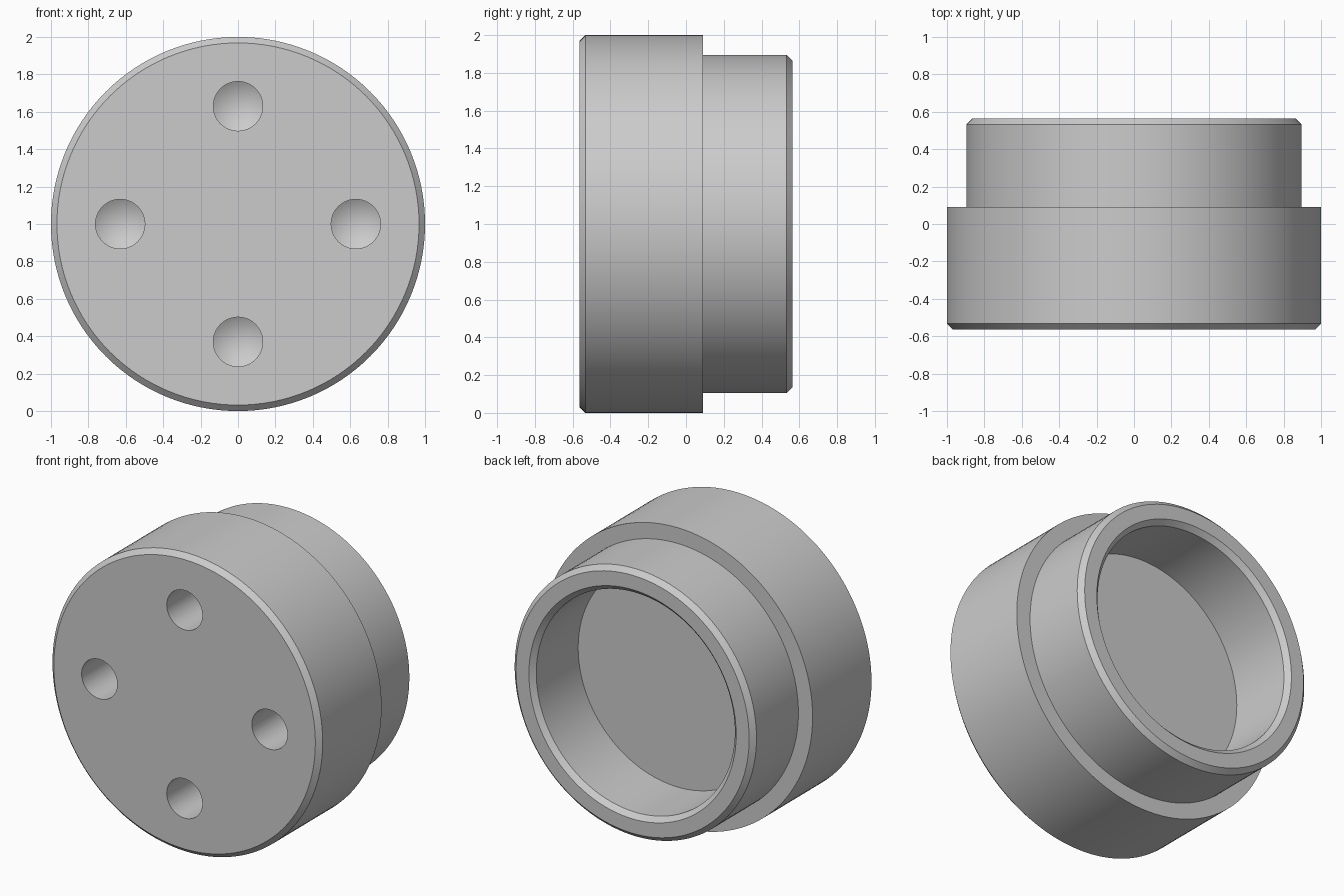
import bpy, bmesh
from math import pi, radians, sin, cos
from mathutils import Matrix, Vector

cube = bpy.data.objects.get("Cube")
if cube:
    bpy.data.objects.remove(cube, do_unlink=True)

grey = bpy.data.materials.new("machined grey")
grey.use_nodes = True
colour = (0.6, 0.6, 0.6, 1)
grey.diffuse_color = colour
grey.node_tree.nodes["Principled BSDF"].inputs["Base Color"].default_value = colour


def lathe(name, profile, steps, location):
    """Revolve a (radius, y) profile around the y axis."""
    bm = bmesh.new()
    verts = [bm.verts.new((r, y, 0)) for r, y in profile]
    edges = [bm.edges.new(pair) for pair in zip(verts, verts[1:])]
    bmesh.ops.spin(bm, geom=verts + edges, cent=(0, 0, 0), axis=(0, 1, 0),
                   angle=2 * pi, steps=steps)
    bmesh.ops.remove_doubles(bm, verts=bm.verts, dist=1e-5)
    bmesh.ops.recalc_face_normals(bm, faces=bm.faces)
    mesh = bpy.data.meshes.new(name)
    bm.to_mesh(mesh)
    bm.free()
    obj = bpy.data.objects.new(name, mesh)
    obj.location = location
    mesh.materials.append(grey)
    bpy.context.collection.objects.link(obj)
    return obj


# Stepped cap: wide head, narrower collar, chamfered rims and blind rear bore
front, shoulder, back, bevel = -0.565, 0.09, 0.565, 0.032
head_r, collar_r, bore_r = 1.0, 0.895, 0.735
cap = lathe("stepped_cap", [
    (0, front), (head_r - bevel, front), (head_r, front + bevel),
    (head_r, shoulder), (collar_r, shoulder),
    (collar_r, back - bevel), (collar_r - bevel, back),
    (bore_r + bevel, back), (bore_r, back - bevel),
    (bore_r, shoulder), (0, shoulder)], 128, (0, 0, 1))

# Four drilled holes with conical bottoms
hole_r, depth, tip = 0.132, 0.4, 0.08
for i in range(4):
    a = i * pi / 2
    drill = lathe("hole_cutter", [(0, -0.1), (hole_r, -0.1), (hole_r, depth), (0, depth + tip)],
                  48, (0.63 * cos(a), front, 1 + 0.63 * sin(a)))
    drill.hide_render = True
    drill.hide_set(True)
    cut = cap.modifiers.new("drilled hole", 'BOOLEAN')
    cut.operation = 'DIFFERENCE'
    cut.solver = 'EXACT'
    cut.object = drill

# Apply the cuts, then remove the cutters
bpy.context.view_layer.objects.active = cap
cap.select_set(True)
for cut in list(cap.modifiers):
    drill = cut.object
    bpy.ops.object.modifier_apply(modifier=cut.name)
    bpy.data.objects.remove(drill, do_unlink=True)
bpy.ops.object.shade_smooth_by_angle(angle=radians(25))
